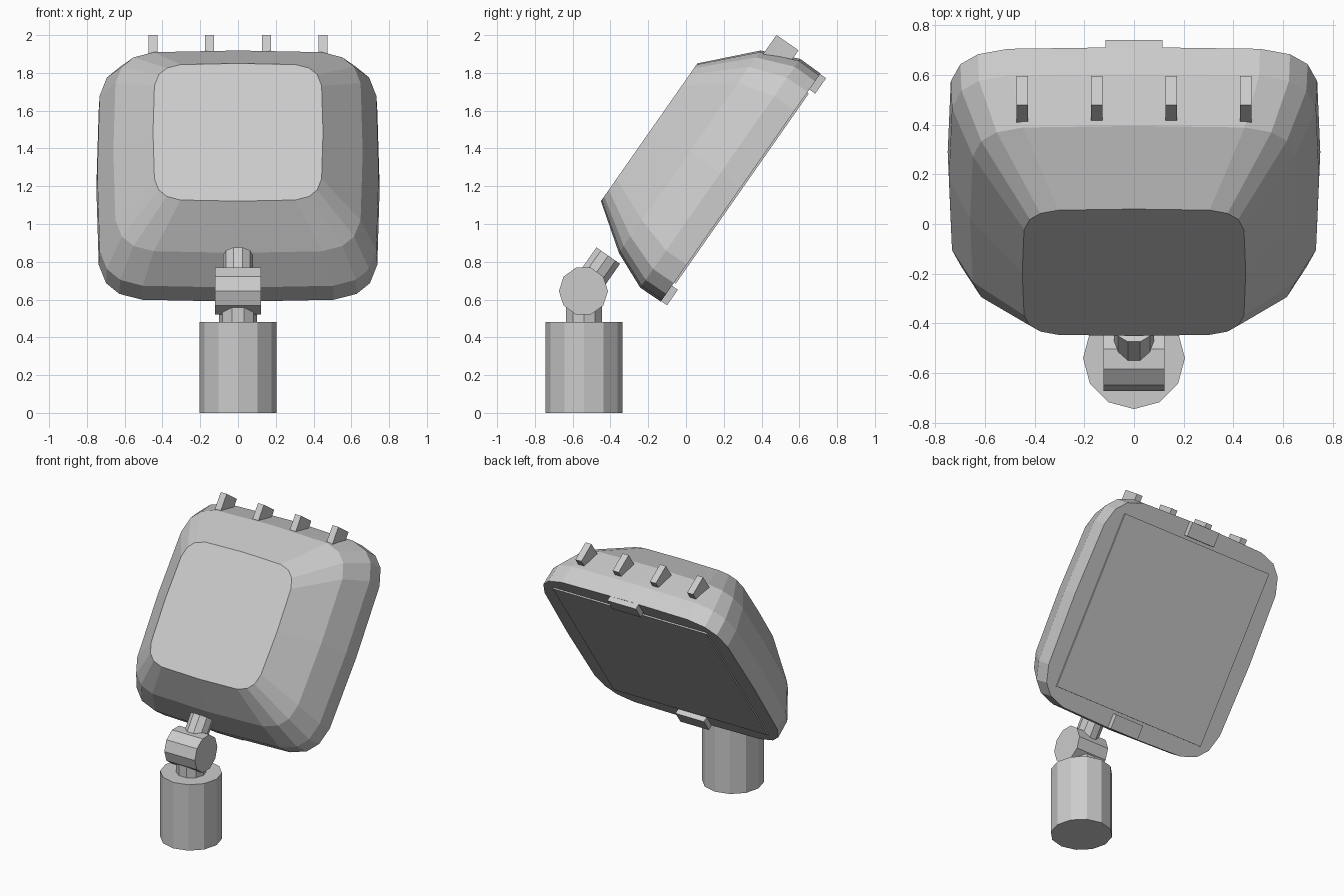
import bpy, bmesh
from math import cos, sin, pi, radians, copysign
from mathutils import Matrix, Vector

if "Cube" in bpy.data.objects:
    bpy.data.objects.remove(bpy.data.objects["Cube"])

grey = bpy.data.materials.new("light_grey")
grey.diffuse_color = (0.6, 0.6, 0.6, 1)
grey.use_nodes = True
grey.node_tree.nodes["Principled BSDF"].inputs["Base Color"].default_value = grey.diffuse_color

TILT = radians(55)
# Head frame: x across, y up along the glass, z from the rim towards the rear cap
HEAD = (Matrix.Rotation(TILT, 4, 'X')
        @ Matrix.Translation((0, 1.143, 0.447)))


def loft(name, rings, matrix):
    """Skin a list of equal-length rings and cap both ends."""
    bm = bmesh.new()
    loops = [[bm.verts.new(p) for p in ring] for ring in rings]
    n = len(loops[0])
    for a, b in zip(loops, loops[1:]):
        for i in range(n):
            j = (i + 1) % n
            bm.faces.new((a[i], a[j], b[j], b[i]))
    bm.faces.new(loops[0][::-1])
    bm.faces.new(loops[-1])
    bmesh.ops.recalc_face_normals(bm, faces=bm.faces)
    mesh = bpy.data.meshes.new(name)
    bm.to_mesh(mesh)
    bm.free()
    mesh.materials.append(grey)
    obj = bpy.data.objects.new(name, mesh)
    obj.matrix_world = matrix
    bpy.context.collection.objects.link(obj)
    return obj


def super_ring(a, b, z, dy=0.0, n=20, power=1 / 3):
    """Rounded-square ring (superellipse)."""
    def f(v):
        return 0.0 if abs(v) < 1e-6 else copysign(abs(v) ** power, v)
    return [Vector((a * f(cos(2 * pi * k / n)), b * f(sin(2 * pi * k / n)) + dy, z))
            for k in range(n)]


def prism(name, sides, r, z0, z1, matrix):
    """Straight cylinder with a vertex on local +x."""
    ring = [(r * cos(2 * pi * k / sides), r * sin(2 * pi * k / sides))
            for k in range(sides)]
    return loft(name, [[(x, y, z) for x, y in ring] for z in (z0, z1)], matrix)


def box(name, x, y, z, matrix):
    """Box from (min, max) pairs."""
    ring = [(x[0], y[0]), (x[1], y[0]), (x[1], y[1]), (x[0], y[1])]
    return loft(name, [[(px, py, pz) for px, py in ring] for pz in z], matrix)


# Lamp housing: rounded-square sections from the rim to the flat rear cap
loft("lamp_housing", [super_ring(0.75, 0.737, 0.0),
                      super_ring(0.745, 0.739, 0.132),
                      super_ring(0.66, 0.654, 0.33, 0.001),
                      super_ring(0.45, 0.445, 0.565, -0.038)], HEAD)

# Glass pane, slightly proud of the rim
box("glass_pane", (-0.62, 0.62), (-0.614, 0.614), (-0.01, 0.01), HEAD)

# Clips holding the pane at top and bottom
for side, label in ((1, "top"), (-1, "bottom")):
    box(label + "_clip", (-0.115, 0.115), sorted((side * 0.634, side * 0.734)),
        (-0.038, 0.01), HEAD)

# Cooling fins along the top
for i in range(4):
    x = -0.45 + 0.3 * i
    box(f"cooling_fin_{i + 1}", (x - 0.024, x + 0.024), (0.62, 0.771),
        (0.166, 0.308), HEAD)

# Stand: base post, neck, swivel joint and arm
post = Matrix.Translation((0, -0.54, 0))
prism("base_post", 12, 0.205, 0.0, 0.48, post)
prism("neck", 10, 0.1, 0.46, 0.60, post)

pivot = Matrix.Translation((0, -0.543, 0.645))
across = Matrix(((0, 0, 1), (1, 0, 0), (0, 1, 0))).to_4x4()
prism("swivel_joint", 10, 0.13, -0.123, 0.123, pivot @ across)
prism("tilt_arm", 10, 0.08, 0.0, 0.229,
      pivot @ Matrix.Rotation(TILT - pi / 2, 4, 'X'))
